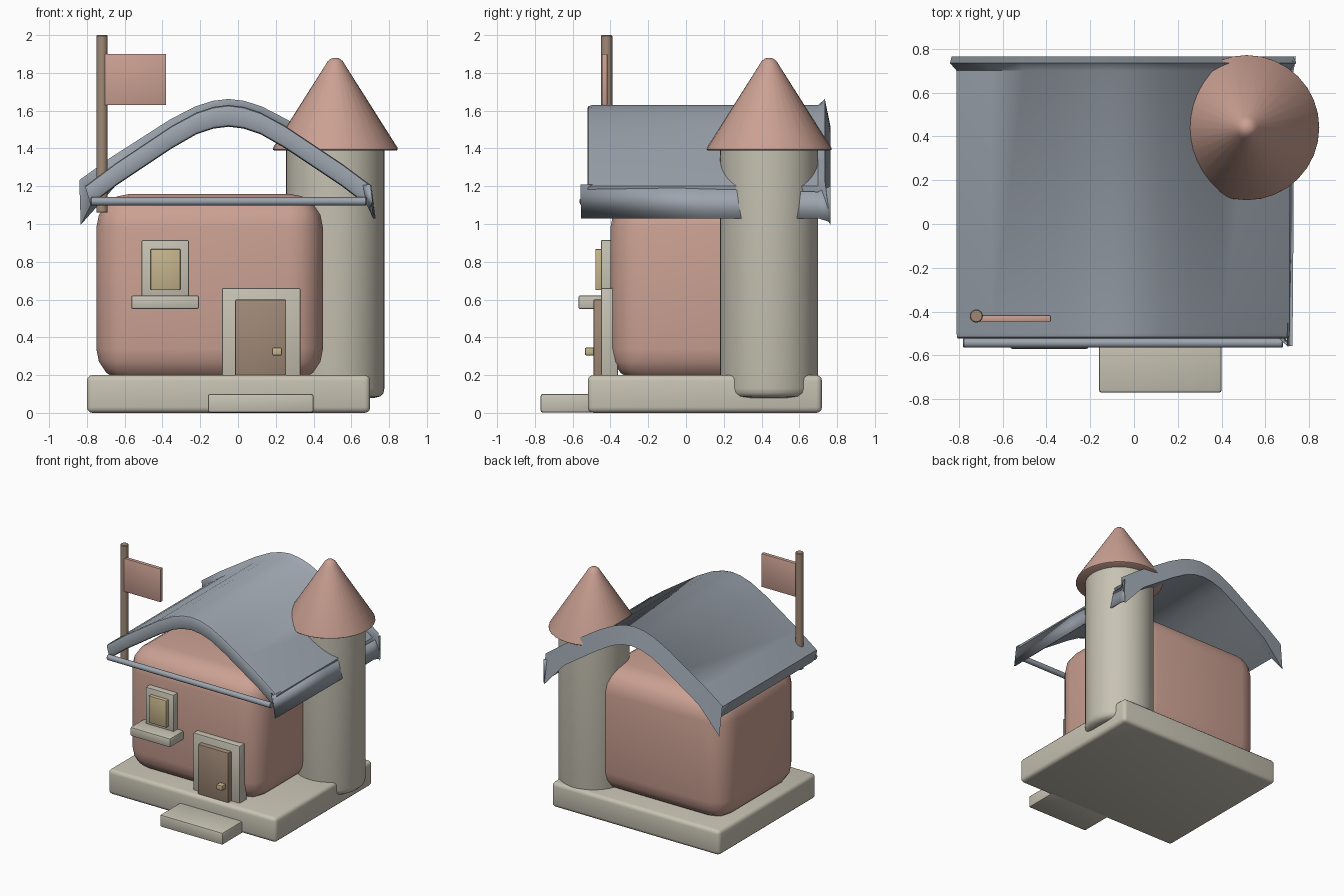
import bpy, bmesh, math

if "Cube" in bpy.data.objects:
    bpy.data.objects.remove(bpy.data.objects["Cube"], do_unlink=True)


def material(name, rgb):
    m = bpy.data.materials.new(name)
    m.use_nodes = True
    m.diffuse_color = (*rgb, 1)
    bsdf = next(n for n in m.node_tree.nodes if n.type == 'BSDF_PRINCIPLED')
    bsdf.inputs["Base Color"].default_value = (*rgb, 1)
    return m


PINK = material("pink plaster", (0.60, 0.355, 0.29))
STONE = material("pale stone", (0.57, 0.54, 0.45))
SLATE = material("blue grey roof", (0.33, 0.37, 0.42))
WOOD = material("brown wood", (0.35, 0.25, 0.18))
YELLOW = material("dull yellow", (0.56, 0.46, 0.26))


def finish(name, bm, mat, angle=35):
    bmesh.ops.recalc_face_normals(bm, faces=bm.faces)
    mesh = bpy.data.meshes.new(name)
    bm.to_mesh(mesh)
    bm.free()
    mesh.materials.append(mat)
    ob = bpy.data.objects.new(name, mesh)
    bpy.context.collection.objects.link(ob)
    bpy.ops.object.select_all(action='DESELECT')
    ob.select_set(True)
    bpy.context.view_layer.objects.active = ob
    bpy.ops.object.shade_smooth_by_angle(angle=math.radians(angle))
    return ob


def box(name, x, y, z, mat, bevel=0.006, segments=2):
    """Rounded box from its (min, max) range on each axis."""
    bm = bmesh.new()
    bmesh.ops.create_cube(bm, size=1)
    for v in bm.verts:
        v.co = [(r[0] + r[1]) / 2 + c * (r[1] - r[0]) for c, r in zip(v.co, (x, y, z))]
    bmesh.ops.bevel(bm, geom=bm.edges[:], offset=bevel, segments=segments,
                    profile=0.5, affect='EDGES')
    return finish(name, bm, mat)


def lathe(name, cx, cy, profile, mat, sides=32, angle=35):
    """Closed surface of revolution from (radius, z) points, bottom to top."""
    bm = bmesh.new()
    rings = [[bm.verts.new((cx + r * math.cos(2 * math.pi * i / sides),
                            cy + r * math.sin(2 * math.pi * i / sides), z))
              for i in range(sides)] for r, z in profile]
    for a, b in zip(rings, rings[1:]):
        for i in range(sides):
            j = (i + 1) % sides
            bm.faces.new((a[i], a[j], b[j], b[i]))
    bm.faces.new(rings[0][::-1])
    bm.faces.new(rings[-1])
    return finish(name, bm, mat, angle)


# Stone base and doorstep
box("base", (-0.80, 0.70), (-0.52, 0.72), (0, 0.20), STONE, 0.03, 3)
box("doorstep", (-0.16, 0.40), (-0.77, -0.45), (0.002, 0.10), STONE, 0.012)

# House body with large rounded edges
box("house_body", (-0.75, 0.45), (-0.40, 0.60), (0.16, 1.16), PINK, 0.18, 4)

# Round tower and its pointed roof
lathe("tower", 0.515, 0.44, [(0.21, 0.08), (0.24, 0.088), (0.255, 0.105), (0.26, 0.13),
                             (0.26, 1.41)], STONE, 48)
lathe("tower_roof", 0.515, 0.44, [(0.322, 1.388), (0.331, 1.394), (0.329, 1.405),
                                  (0.052, 1.842), (0.040, 1.862), (0.022, 1.876),
                                  (0.006, 1.880)], PINK, 32, 40)

# Door
box("door_frame", (-0.085, 0.33), (-0.45, -0.36), (0.19, 0.66), STONE)
box("door", (-0.015, 0.255), (-0.49, -0.38), (0.195, 0.60), WOOD)
box("door_knob", (0.18, 0.232), (-0.535, -0.48), (0.305, 0.345), YELLOW)

# Window
box("window_frame", (-0.51, -0.26), (-0.45, -0.36), (0.60, 0.915), STONE)
box("window_pane", (-0.463, -0.305), (-0.48, -0.40), (0.65, 0.868), YELLOW)
box("window_sill", (-0.565, -0.207), (-0.57, -0.38), (0.55, 0.622), STONE, 0.01)

# Flag
lathe("flag_pole", -0.72, -0.42, [(0.026, 1.06), (0.03, 1.064), (0.03, 1.996),
                                  (0.026, 2.0)], WOOD, 24)
box("flag", (-0.71, -0.38), (-0.446, -0.416), (1.63, 1.90), PINK, 0.004)


# Curved roof: an arched slab lofted along y, rounded in front and flared at the back
PEAK_X = -0.05
OUTER = [(0, 1.63), (0.08, 1.62), (0.17, 1.59), (0.30, 1.52), (0.45, 1.42), (0.60, 1.32), (0.76, 1.20)]
INNER = [(0, 1.515), (0.08, 1.505), (0.17, 1.475), (0.30, 1.40), (0.45, 1.30), (0.60, 1.20), (0.73, 1.10)]


def arch(half):
    return [(-d, z) for d, z in half[:0:-1]] + list(half)


def roof_ring(bm, y_out, y_in, squeeze=0.0, flare=0.0):
    pairs = list(zip(arch(OUTER), arch(INNER)))
    top, under = [], []
    for (xo, zo), (xi, zi) in pairs:
        mx, mz = (xo + xi) / 2, (zo + zi) / 2
        xo, zo = xo + (mx - xo) * squeeze, zo + (mz - zo) * squeeze
        xi, zi = xi + (mx - xi) * squeeze, zi + (mz - zi) * squeeze
        top.append(bm.verts.new((PEAK_X + xo * (1 + flare), y_out, zo + flare * 0.8)))
        # the ends of the flared rim hang down as points
        end = max(0, abs(xi) - 0.60) / 0.13
        under.append(bm.verts.new((PEAK_X + xi * (1 + flare * end * 1.8), y_in,
                                   zi - flare * end * 2.6)))
    return top + under[::-1]


bm = bmesh.new()
rings = [roof_ring(bm, -0.522, -0.522, 0.30), roof_ring(bm, -0.516, -0.516, 0.10),
         roof_ring(bm, -0.495, -0.495), roof_ring(bm, 0.70, 0.70),
         roof_ring(bm, 0.735, 0.765, 0, 0.04)]
n = len(rings[0])
for a, b in zip(rings, rings[1:]):
    for i in range(n):
        j = (i + 1) % n
        bm.faces.new((a[i], a[j], b[j], b[i]))
for ring in (rings[0], rings[-1]):
    for i in range(n // 2 - 1):
        bm.faces.new((ring[i], ring[i + 1], ring[n - 2 - i], ring[n - 1 - i]))
finish("roof", bm, SLATE, 45)

# Hanging flap along the right eave, folded in at its front end
bm = bmesh.new()
path = [(-0.515, 0.66, 0.68, 1.205, 1.11), (-0.555, 0.70, 0.72, 1.21, 1.03),
        (0.10, 0.705, 0.725, 1.185, 1.03), (0.70, 0.71, 0.725, 1.17, 1.03),
        (0.765, 0.735, 0.735, 1.20, 1.01)]
cols = [(bm.verts.new((xt, y, zt)), bm.verts.new((xb, y, zb))) for y, xt, xb, zt, zb in path]
for a, b in zip(cols, cols[1:]):
    bm.faces.new((a[0], a[1], b[1], b[0]))
flap = finish("eave_flap", bm, SLATE)
mod = flap.modifiers.new("thickness", 'SOLIDIFY')
mod.thickness = 0.008
mod.offset = 0

# Thin bar across the open gable
bar = lathe("gable_bar", 0, 0, [(0.018, -0.73), (0.022, -0.726), (0.022, 0.726),
                                (0.018, 0.73)], SLATE, 16)
bar.rotation_euler = (0, math.pi / 2, 0)
bar.location = (-0.05, -0.543, 1.12)
